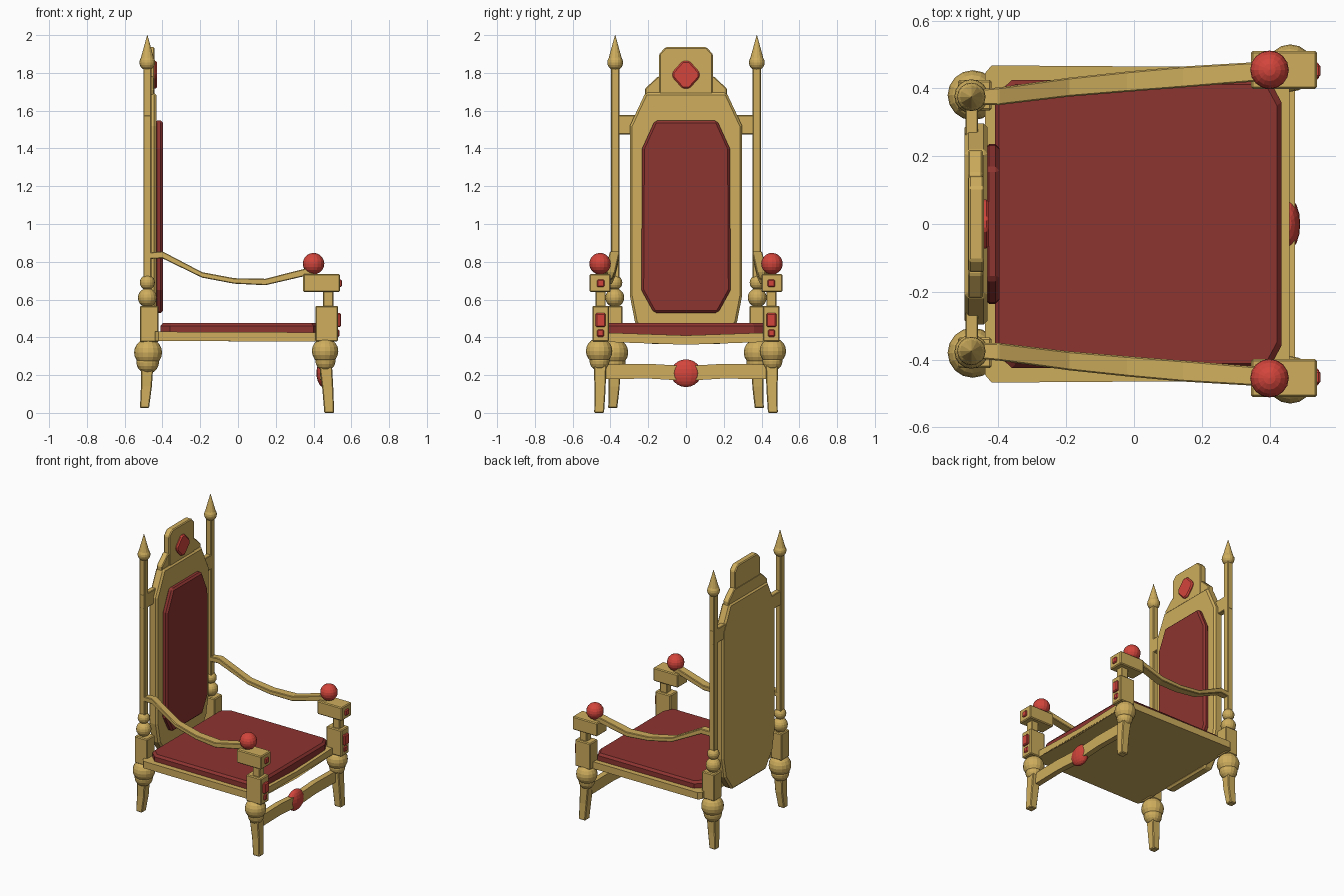
import bpy, bmesh
from mathutils import Matrix, Vector

if "Cube" in bpy.data.objects:
    bpy.data.objects.remove(bpy.data.objects["Cube"])


def material(name, color):
    m = bpy.data.materials.new(name)
    m.diffuse_color = color
    m.use_nodes = True
    m.node_tree.nodes["Principled BSDF"].inputs["Base Color"].default_value = m.diffuse_color
    return m


GOLD = material("gold", (0.62, 0.42, 0.11, 1))
CLOTH = material("red_cloth", (0.27, 0.035, 0.03, 1))
GEM = material("red_gem", (0.65, 0.06, 0.045, 1))


def finish(name, bm, mat, bevel=0):
    bmesh.ops.recalc_face_normals(bm, faces=bm.faces)
    me = bpy.data.meshes.new(name)
    bm.to_mesh(me)
    bm.free()
    me.materials.append(mat)
    ob = bpy.data.objects.new(name, me)
    bpy.context.collection.objects.link(ob)
    if bevel:
        mod = ob.modifiers.new("bevel", 'BEVEL')
        mod.width = bevel
        mod.segments = 1
    return ob


def loft(name, rings, mat, bevel=0):
    """Skin a list of equal-length point rings and cap both ends."""
    bm = bmesh.new()
    vs = [[bm.verts.new(p) for p in r] for r in rings]
    n = len(rings[0])
    for a, b in zip(vs, vs[1:]):
        for i in range(n):
            j = (i + 1) % n
            bm.faces.new((a[i], a[j], b[j], b[i]))
    bm.faces.new(vs[0])
    bm.faces.new(vs[-1])
    return finish(name, bm, mat, bevel)


def box(name, x0, x1, y0, y1, z0, z1, mat=GOLD, bevel=0.006):
    ring = lambda z: [(x0, y0, z), (x1, y0, z), (x1, y1, z), (x0, y1, z)]
    return loft(name, [ring(z0), ring(z1)], mat, bevel)


def ball(name, loc, r, mat=GOLD, scale=(1, 1, 1), seg=16):
    bm = bmesh.new()
    m = Matrix.Translation(loc) @ Matrix.Diagonal((*scale, 1))
    bmesh.ops.create_uvsphere(bm, u_segments=seg, v_segments=10, radius=r, matrix=m)
    return finish(name, bm, mat)


def taper_leg(name, sections):
    loft(name, [[(x - w, y - w, z), (x + w, y - w, z), (x + w, y + w, z), (x - w, y + w, z)]
                for x, y, z, w in sections], GOLD, 0.005)


def plate(name, half, x0, x1, mat, bevel=0):
    """Symmetric plate in the YZ plane from its right half outline."""
    pts = half + [(-y, z) for y, z in reversed(half) if y > 0]
    return loft(name, [[(x, y, z) for y, z in pts] for x in (x0, x1)], mat, bevel)


for s, side in ((1, "left"), (-1, "right")):
    n = lambda part: f"{part}_{side}"
    yb, yf = 0.38 * s, 0.455 * s

    # back leg, turned knobs, block and tall post with finial
    taper_leg(n("back_leg"), [(-0.495, 0.388 * s, 0.025, 0.024), (-0.485, yb, 0.14, 0.029),
                              (-0.478, yb, 0.30, 0.033)])
    ball(n("back_knob_lower"), (-0.478, yb, 0.268), 0.06)
    ball(n("back_knob"), (-0.476, yb, 0.32), 0.074)
    box(n("back_block"), -0.52, -0.42, yb - 0.045, yb + 0.045, 0.375, 0.567)
    ball(n("post_knob_lower"), (-0.48, 0.377 * s, 0.61), 0.05)
    ball(n("post_knob_upper"), (-0.48, 0.377 * s, 0.69), 0.04)
    yp = 0.375 * s
    box(n("post"), -0.501, -0.459, yp - 0.022, yp + 0.022, 0.68, 1.85, bevel=0.004)
    ball(n("finial_ball"), (-0.48, yp, 1.855), 0.042)
    bm = bmesh.new()
    bmesh.ops.create_cone(bm, cap_ends=True, segments=12, radius1=0.034, radius2=0.001,
                          depth=0.12, matrix=Matrix.Translation((-0.48, yp, 1.94)))
    finish(n("finial_spike"), bm, GOLD)
    ya, yc = sorted((0.25 * s, 0.398 * s))
    box(n("post_bracket"), -0.498, -0.46, ya, yc, 1.475, 1.577, bevel=0.004)

    # front leg, knobs and jewelled block
    taper_leg(n("front_leg"), [(0.483, 0.46 * s, 0.0, 0.026), (0.476, yf, 0.12, 0.029),
                               (0.46, yf, 0.30, 0.035)])
    ball(n("front_knob_lower"), (0.463, 0.458 * s, 0.275), 0.053)
    ball(n("front_knob"), (0.461, 0.46 * s, 0.327), 0.07)
    yk = 0.452 * s
    box(n("front_block"), 0.41, 0.53, yk - 0.044, yk + 0.044, 0.378, 0.567)
    box(n("block_gem_upper"), 0.52, 0.546, yk - 0.026, yk + 0.026, 0.455, 0.528, GEM)
    box(n("block_gem_lower"), 0.52, 0.538, yk - 0.019, yk + 0.019, 0.403, 0.441, GEM)
    box(n("arm_support"), 0.45, 0.505, yk - 0.026, yk + 0.026, 0.56, 0.645, bevel=0.004)

    # arm end with ball and front gem
    box(n("arm_end"), 0.345, 0.54, yf - 0.056, yf + 0.056, 0.64, 0.735)
    ball(n("arm_ball"), (0.40, yf, 0.79), 0.057, GEM)
    box(n("arm_gem"), 0.53, 0.55, yk - 0.02, yk + 0.02, 0.666, 0.706, GEM)

    # curved armrest: x, y, bottom z, top z, half width
    path = [(-0.475, 0.374, 0.815, 0.85, 0.022), (-0.40, 0.377, 0.818, 0.855, 0.026),
            (-0.19, 0.404, 0.716, 0.745, 0.028), (-0.02, 0.420, 0.684, 0.713, 0.030),
            (0.145, 0.434, 0.676, 0.710, 0.031), (0.40, 0.452, 0.735, 0.775, 0.028)]
    loft(n("armrest"), [[(x, y * s - w, a), (x, y * s + w, a), (x, y * s + w, b), (x, y * s - w, b)]
                        for x, y, a, b, w in path], GOLD, 0.004)

# seat frame: thick slab whose front edge dips in the middle
seat = [(-0.44, -0.445, 0), (-0.42, -0.468, 0), (0.459, -0.462, -0.004), (0.459, 0, -0.02),
        (0.459, 0.462, -0.004), (-0.42, 0.468, 0), (-0.44, 0.445, 0)]
loft("seat_frame", [[(x, y, z + d) for x, y, d in seat] for z in (0.381, 0.43)], GOLD, 0)

# seat cushion with cut corners and a bevelled top
half = [(0.435, 0.36), (0.40, 0.425), (-0.36, 0.425), (-0.41, 0.38)]
outline = half + [(x, -y) for x, y in reversed(half)]
loft("seat_cushion", [[(x * k, y * k, z) for x, y in outline]
                      for z, k in ((0.405, 1), (0.46, 1), (0.476, 0.97))], CLOTH)

# front stretcher with oval gem
arch = [(-0.44, 0.0), (-0.2, 0.004), (0, -0.008), (0.2, 0.004), (0.44, 0.0)]
loft("front_stretcher", [[(0.435, y, 0.178 + d), (0.475, y, 0.178 + d),
                          (0.475, y, 0.256 + d), (0.435, y, 0.256 + d)] for y, d in arch], GOLD)
ball("stretcher_gem", (0.453, 0, 0.21), 0.08, GEM, (0.47, 1, 0.92))

# backrest panel, padded insert and crest
plate("back_panel", [(0.19, 0.365), (0.27, 0.48), (0.297, 0.62), (0.297, 1.52), (0.215, 1.695)],
      -0.50, -0.432, GOLD, 0.012)
plate("back_cushion", [(0.17, 0.53), (0.236, 0.65), (0.232, 1.40), (0.165, 1.547)],
      -0.44, -0.397, CLOTH, 0.012)
plate("crest_base", [(0.218, 1.66), (0.218, 1.715), (0.15, 1.78)], -0.49, -0.446, GOLD, 0.005)
plate("crest", [(0.142, 1.66), (0.142, 1.90), (0.108, 1.936)], -0.488, -0.442, GOLD, 0.006)
plate("crest_gem", [(0.018, 1.717), (0.072, 1.777), (0.072, 1.803), (0.018, 1.863)],
      -0.45, -0.428, GEM, 0.008)
